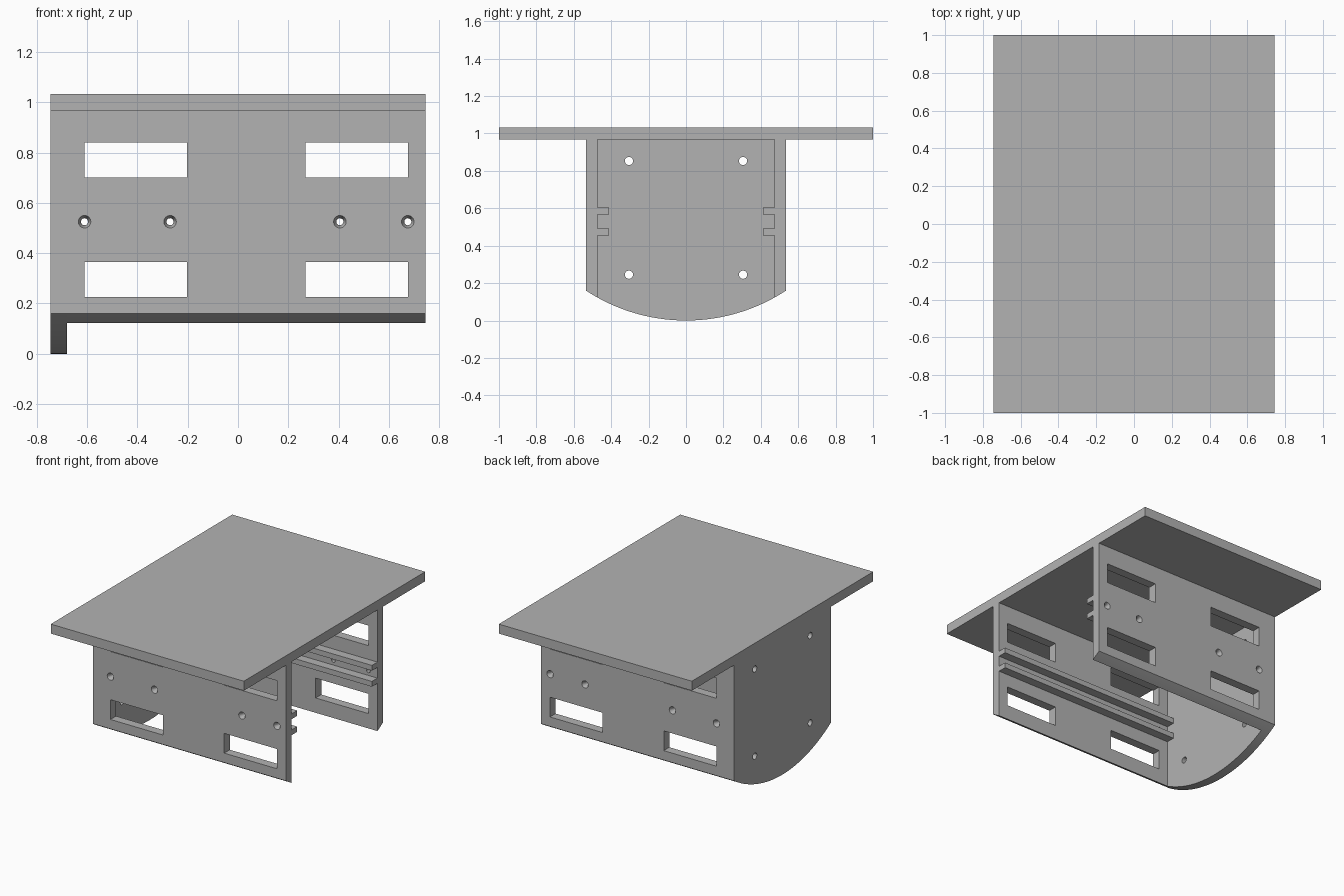
import bpy
import bmesh
from math import sqrt, pi
from mathutils import Matrix, Vector

cube = bpy.data.objects.get("Cube")
if cube:
    bpy.data.objects.remove(cube, do_unlink=True)

grey = bpy.data.materials.new("light_grey")
grey.use_nodes = True
COLOUR = (0.45, 0.45, 0.45, 1)
grey.diffuse_color = COLOUR
grey.node_tree.nodes["Principled BSDF"].inputs["Base Color"].default_value = COLOUR

X = 0.745            # half length of the box
OUT, IN = 0.535, 0.473   # outer and inner faces of the side walls
PLATE = -0.68        # inner face of the end plate
TOP, ROOF = 0.967, 1.033
RADIUS = 0.974       # curve of the underside


def arc(y):
    return RADIUS - sqrt(RADIUS ** 2 - y * y)


def make(name, bm):
    bmesh.ops.recalc_face_normals(bm, faces=bm.faces)
    mesh = bpy.data.meshes.new(name)
    bm.to_mesh(mesh)
    bm.free()
    mesh.materials.append(grey)
    obj = bpy.data.objects.new(name, mesh)
    bpy.context.collection.objects.link(obj)
    return obj


def add_box(bm, low, high):
    low, high = Vector(low), Vector(high)
    matrix = Matrix.Translation((low + high) / 2) @ Matrix.Diagonal((*(high - low), 1))
    bmesh.ops.create_cube(bm, size=1, matrix=matrix)


def add_cone(bm, centre, axis, r1, r2, depth):
    turn = Vector(axis).to_track_quat("Z", "Y").to_matrix().to_4x4()
    bmesh.ops.create_cone(bm, cap_ends=True, segments=24, radius1=r1, radius2=r2,
                          depth=depth, matrix=Matrix.Translation(centre) @ turn)


def extrude_x(name, profile, x0, x1):
    bm = bmesh.new()
    face = bm.faces.new([bm.verts.new((x0, y, z)) for y, z in profile])
    grown = bmesh.ops.extrude_face_region(bm, geom=[face])["geom"]
    verts = [v for v in grown if isinstance(v, bmesh.types.BMVert)]
    bmesh.ops.translate(bm, verts=verts, vec=(x1 - x0, 0, 0))
    return make(name, bm)


def cut(obj, cutter_bm):
    cutter = make("cutter", cutter_bm)
    cutter.hide_render = True
    mod = obj.modifiers.new("cut", "BOOLEAN")
    mod.operation, mod.solver, mod.object = "DIFFERENCE", "EXACT", cutter
    bpy.context.view_layer.objects.active = obj
    bpy.ops.object.modifier_apply(modifier=mod.name)
    bpy.data.objects.remove(cutter, do_unlink=True)


def smooth(obj):
    bpy.ops.object.select_all(action="DESELECT")
    obj.select_set(True)
    bpy.context.view_layer.objects.active = obj
    bpy.ops.object.shade_smooth_by_angle(angle=pi / 6)


# Flat top board
bm = bmesh.new()
add_box(bm, (-X, -1, TOP), (X, 1, ROOF))
make("top_board", bm)

# Side walls, each with two inner rails in its profile
RAIL = 0.412
for name, side in (("front_wall", -1), ("back_wall", 1)):
    profile = [(OUT, TOP), (IN, TOP)]
    for high, low in ((0.604, 0.567), (0.492, 0.455)):
        profile += [(IN, high), (RAIL, high), (RAIL, low), (IN, low)]
    steps = 6
    profile += [(y, arc(y)) for y in (IN + (OUT - IN) * i / steps for i in range(steps + 1))]
    wall = extrude_x(name, [(side * y, z) for y, z in profile], PLATE, X)

    # Rectangular windows and countersunk screw holes
    bm = bmesh.new()
    for x0, x1 in ((-0.61, -0.203), (0.268, 0.675)):
        for z0, z1 in ((0.226, 0.364), (0.7, 0.84)):
            add_box(bm, (x0, side * 0.5 - 0.07, z0), (x1, side * 0.5 + 0.07, z1))
    cut(wall, bm)
    for radius, tip, depth, y in ((0.014, 0.014, 0.2, 0.5), (0.014, 0.025, 0.025, OUT - 0.0124)):
        bm = bmesh.new()
        for x in (-0.61, -0.27, 0.405, 0.675):
            add_cone(bm, (x, side * y, 0.525), (0, side, 0), radius, tip, depth)
        cut(wall, bm)
    smooth(wall)

# End plate with the curved underside and four bolt holes
steps = 40
curve = [OUT * (2 * i / steps - 1) for i in range(steps + 1)]
plate = extrude_x("end_plate", [(OUT, TOP), (-OUT, TOP)] + [(y, arc(y)) for y in curve], -X, PLATE)
bm = bmesh.new()
for y in (-0.305, 0.305):
    for z in (0.245, 0.853):
        add_cone(bm, (-0.71, y, z), (1, 0, 0), 0.022, 0.022, 0.2)
cut(plate, bm)
smooth(plate)
